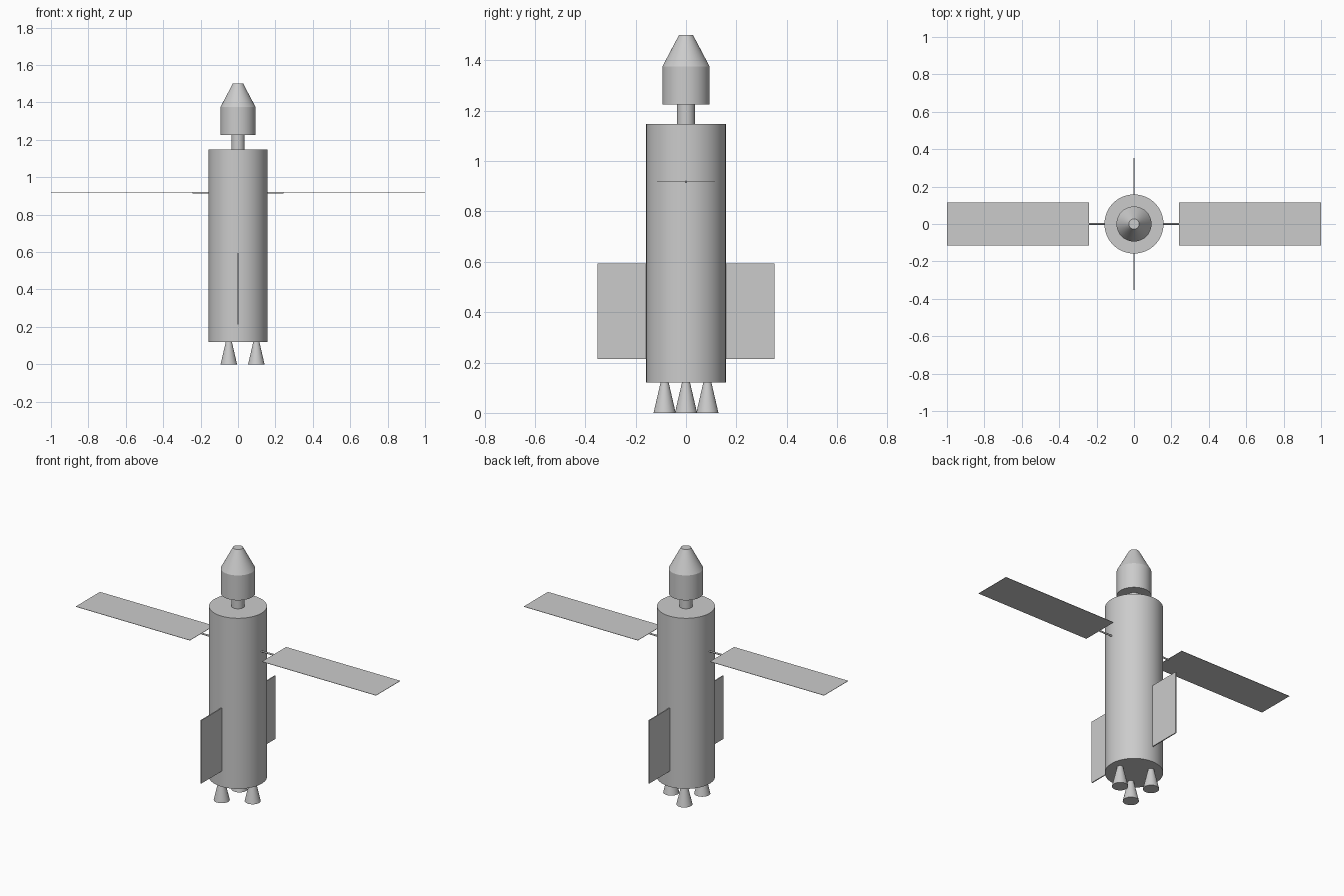
import bpy, bmesh, math

cube = bpy.data.objects.get("Cube")
if cube:
    bpy.data.objects.remove(cube, do_unlink=True)

grey = bpy.data.materials.new("light grey")
grey.use_nodes = True
GREY = (0.6, 0.6, 0.6, 1)
grey.diffuse_color = GREY
for node in grey.node_tree.nodes:
    if node.type == 'BSDF_PRINCIPLED':
        node.inputs["Base Color"].default_value = GREY


def finish(name, bm, location=(0, 0, 0), smooth=False):
    bmesh.ops.recalc_face_normals(bm, faces=bm.faces)
    mesh = bpy.data.meshes.new(name)
    bm.to_mesh(mesh)
    bm.free()
    mesh.materials.append(grey)
    obj = bpy.data.objects.new(name, mesh)
    bpy.context.collection.objects.link(obj)
    obj.location = location
    if smooth:
        bpy.ops.object.select_all(action='DESELECT')
        obj.select_set(True)
        bpy.context.view_layer.objects.active = obj
        bpy.ops.object.shade_smooth_by_angle(angle=math.radians(25))
    return obj


def turned(name, profile, location=(0, 0, 0), sides=48):
    """Closed solid of revolution from (radius, z) pairs."""
    bm = bmesh.new()
    rings = []
    for r, z in profile:
        angles = [math.tau * i / sides for i in range(sides)]
        rings.append([bm.verts.new((r * math.cos(a), r * math.sin(a), z)) for a in angles])
    for low, high in zip(rings, rings[1:]):
        for i in range(sides):
            j = (i + 1) % sides
            bm.faces.new((low[i], low[j], high[j], high[i]))
    bm.faces.new(rings[0])
    bm.faces.new(rings[-1])
    return finish(name, bm, location, True)


def box(name, size, location):
    bm = bmesh.new()
    bmesh.ops.create_cube(bm, size=1)
    bmesh.ops.scale(bm, vec=size, verts=bm.verts)
    return finish(name, bm, location)


# Main hull, docking neck and crew capsule
turned("hull", [(0.158, 0.12), (0.158, 1.147)], sides=64)
turned("neck", [(0.036, 1.14), (0.036, 1.23)])
turned("capsule", [(0.094, 1.225), (0.094, 1.375), (0.028, 1.5)])

# Three engine bells in a triangle
for i in range(3):
    a = math.tau * i / 3
    turned(f"engine_bell_{i + 1}", [(0.044, 0), (0.015, 0.125)],
           (0.098 * math.cos(a), 0.098 * math.sin(a), 0), 32)

# Solar panels with their support rods
for side, s in (("left", 1), ("right", -1)):
    box(f"{side}_solar_panel", (0.76, 0.23, 0.002), (s * 0.62, 0, 0.92))
    rod = turned(f"{side}_panel_rod", [(0.005, 0.14), (0.005, 0.242)], (0, 0, 0.917), 16)
    rod.rotation_euler.y = s * math.pi / 2

# Flat radiator fins front and back
for side, s in (("front", -1), ("back", 1)):
    box(f"{side}_fin", (0.006, 0.21, 0.38), (0, s * 0.247, 0.404))
